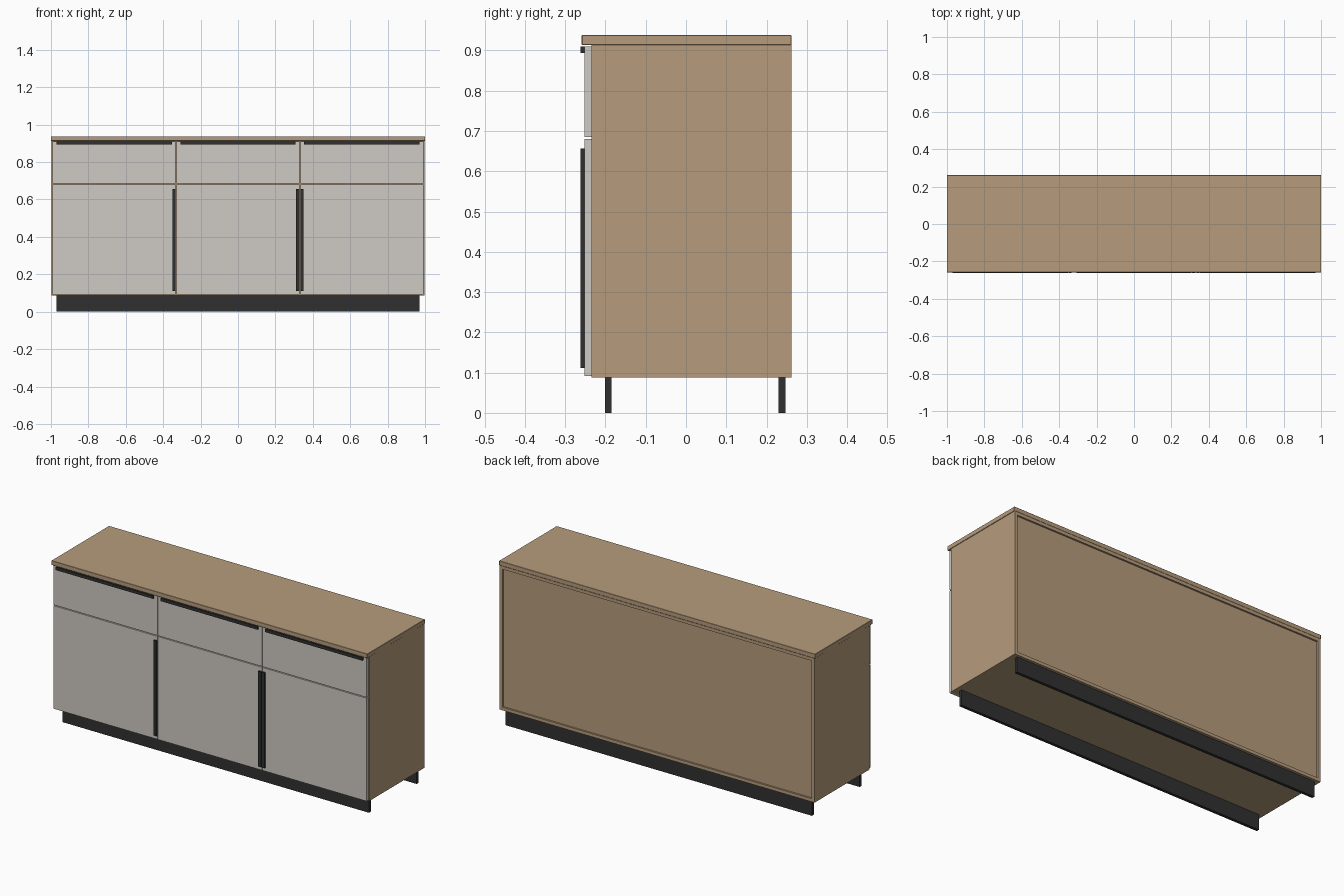
import bpy
import bmesh

if "Cube" in bpy.data.objects:
    bpy.data.objects.remove(bpy.data.objects["Cube"])


def material(name, rgb):
    m = bpy.data.materials.new(name)
    m.diffuse_color = (*rgb, 1)
    m.use_nodes = True
    m.node_tree.nodes["Principled BSDF"].inputs["Base Color"].default_value = m.diffuse_color
    return m


WOOD = material("light_wood", (0.47, 0.335, 0.205))
FRONT = material("warm_grey_lacquer", (0.62, 0.59, 0.55))
BLACK = material("black_metal", (0.03, 0.03, 0.03))


def box(name, x, y, z, mat, bevel=0):
    """Box given by its (min, max) range on each axis."""
    bm = bmesh.new()
    bmesh.ops.create_cube(bm, size=1)
    for v in bm.verts:
        v.co = [r[0] if c < 0 else r[1] for c, r in zip(v.co, (x, y, z))]
    mesh = bpy.data.meshes.new(name)
    bm.to_mesh(mesh)
    bm.free()
    mesh.materials.append(mat)
    ob = bpy.data.objects.new(name, mesh)
    bpy.context.collection.objects.link(ob)
    if bevel:
        mod = ob.modifiers.new("edge", "BEVEL")
        mod.width = bevel
        mod.segments = 1
    return ob


W = 0.997                 # carcass half width
T = 0.018                 # board thickness
Y0, Y1 = -0.235, 0.262    # carcass depth
Z0, Z1 = 0.088, 0.913     # carcass height

# Worktop
box("worktop", (-1, 1), (-0.259, 0.262), (Z1, 0.938), WOOD, 0.0015)

# Carcass boards with a slightly recessed back
for side, s in (("left", -1), ("right", 1)):
    box(f"{side}_side_panel", sorted((s * W, s * (W - T))), (Y0, Y1), (Z0, Z1), WOOD)
    box(f"{side}_divider", (s * 0.331 - T / 2, s * 0.331 + T / 2),
        (Y0, 0.246), (Z0 + T, Z1 - T), WOOD)
inner = (-W + T, W - T)
box("bottom_panel", inner, (Y0, Y1), (Z0, Z0 + T), WOOD)
box("top_panel", inner, (Y0, Y1), (Z1 - T, Z1), WOOD)
box("back_panel", inner, (0.246, 0.252), (Z0 + T, Z1 - T), WOOD)

# Rails behind the gap between drawers and doors
edges = [-W + T, -0.331 - T / 2, -0.331 + T / 2, 0.331 - T / 2, 0.331 + T / 2, W - T]
for i, name in enumerate(("left", "middle", "right")):
    box(f"{name}_rail", (edges[2 * i], edges[2 * i + 1]), (Y0, 0.246),
        (0.6735, 0.6915), WOOD)

# Drawer fronts, doors and their bar handles
FY, HY = (-0.2525, Y0), (-0.2625, -0.2525)
for name, cx, hinge_opposite in (("left", -0.662, 1), ("middle", 0, 1), ("right", 0.662, -1)):
    x = (cx - 0.329, cx + 0.329)
    box(f"{name}_drawer_front", x, FY, (0.685, 0.910), FRONT)
    box(f"{name}_door", x, FY, (0.091, 0.680), FRONT)
    box(f"{name}_drawer_handle", (cx - 0.308, cx + 0.308), HY, (0.893, 0.910), BLACK)
    hx = sorted((cx + hinge_opposite * 0.311, cx + hinge_opposite * 0.328))
    box(f"{name}_door_handle", hx, HY, (0.112, 0.657), BLACK)

# Plinth boards
box("front_plinth", (-0.97, 0.97), (-0.2015, -0.1845), (0, Z0), BLACK)
box("back_plinth", (-0.97, 0.97), (0.230, 0.247), (0, Z0), BLACK)
